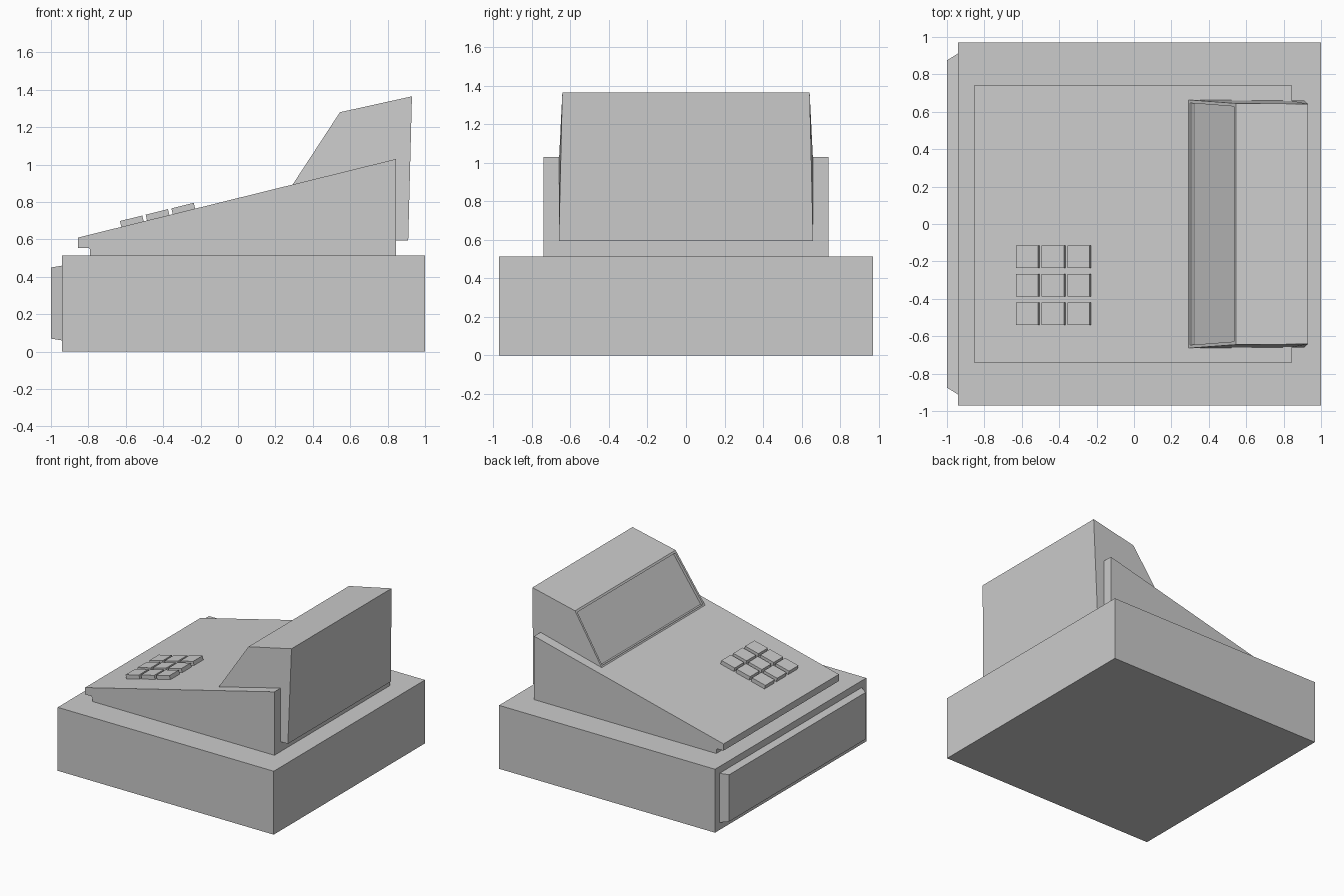
import bpy, bmesh, math
from mathutils import Matrix, Vector

if "Cube" in bpy.data.objects:
    bpy.data.objects.remove(bpy.data.objects["Cube"])


def finish(name, bm):
    bmesh.ops.recalc_face_normals(bm, faces=bm.faces)
    mesh = bpy.data.meshes.new(name)
    bm.to_mesh(mesh)
    bm.free()
    obj = bpy.data.objects.new(name, mesh)
    bpy.context.collection.objects.link(obj)
    return obj


def extrude_profile(profile):
    """Profile of (x, z, half width) mirrored across y = 0; returns bmesh and side faces."""
    bm = bmesh.new()
    left = [bm.verts.new((x, -w, z)) for x, z, w in profile]
    right = [bm.verts.new((x, w, z)) for x, z, w in profile]
    bm.faces.new(left)
    bm.faces.new(right[::-1])
    n = len(profile)
    sides = [bm.faces.new((left[i], right[i], right[(i + 1) % n], left[(i + 1) % n]))
             for i in range(n)]
    return bm, sides


# Drawer housing
finish("base", extrude_profile([(x, z, 0.97) for x, z in
       [(-0.94, 0), (1, 0), (1, 0.515), (-0.94, 0.515)]])[0])

# Drawer front, tapering outward
finish("drawer_front", extrude_profile(
       [(-0.94, 0.06, 0.912), (-0.94, 0.46, 0.912),
        (-1, 0.45, 0.875), (-1, 0.07, 0.875)])[0])

# Sloping body with a lip at the front
finish("body", extrude_profile([(x, z, 0.74) for x, z in
       [(-0.79, 0.515), (0.845, 0.515), (0.845, 1.03), (-0.855, 0.61),
        (-0.855, 0.555), (-0.80, 0.555), (-0.79, 0.545)]])[0])

# Display housing, hanging over the back, with a recessed screen
bm, sides = extrude_profile(
    [(0.29, 0.89, 0.664), (0.545, 1.28, 0.645), (0.93, 1.365, 0.642),
     (0.91, 0.595, 0.66), (0.84, 0.595, 0.66), (0.84, 1.0, 0.66)])
bmesh.ops.recalc_face_normals(bm, faces=bm.faces)
bmesh.ops.inset_region(bm, faces=[sides[0]], thickness=0.024, depth=0)
bmesh.ops.inset_region(bm, faces=[sides[0]], thickness=0.001, depth=-0.02)
finish("display_housing", bm)

# Three by three keypad lying on the slope
slope = math.atan2(0.42, 1.70)
for i in range(3):
    for j in range(3):
        x, y = -0.564 + 0.1375 * i, -0.176 - 0.152 * j
        z = 0.61 + (x + 0.855) * math.tan(slope)
        bm = bmesh.new()
        bmesh.ops.create_cube(bm, size=1, matrix=Matrix.Translation((x, y, z))
                              @ Matrix.Rotation(-slope, 4, 'Y')
                              @ Matrix.Translation((0, 0, 0.014))
                              @ Matrix.Diagonal((0.123, 0.12, 0.036, 1)))
        finish(f"key_{i}_{j}", bm)
